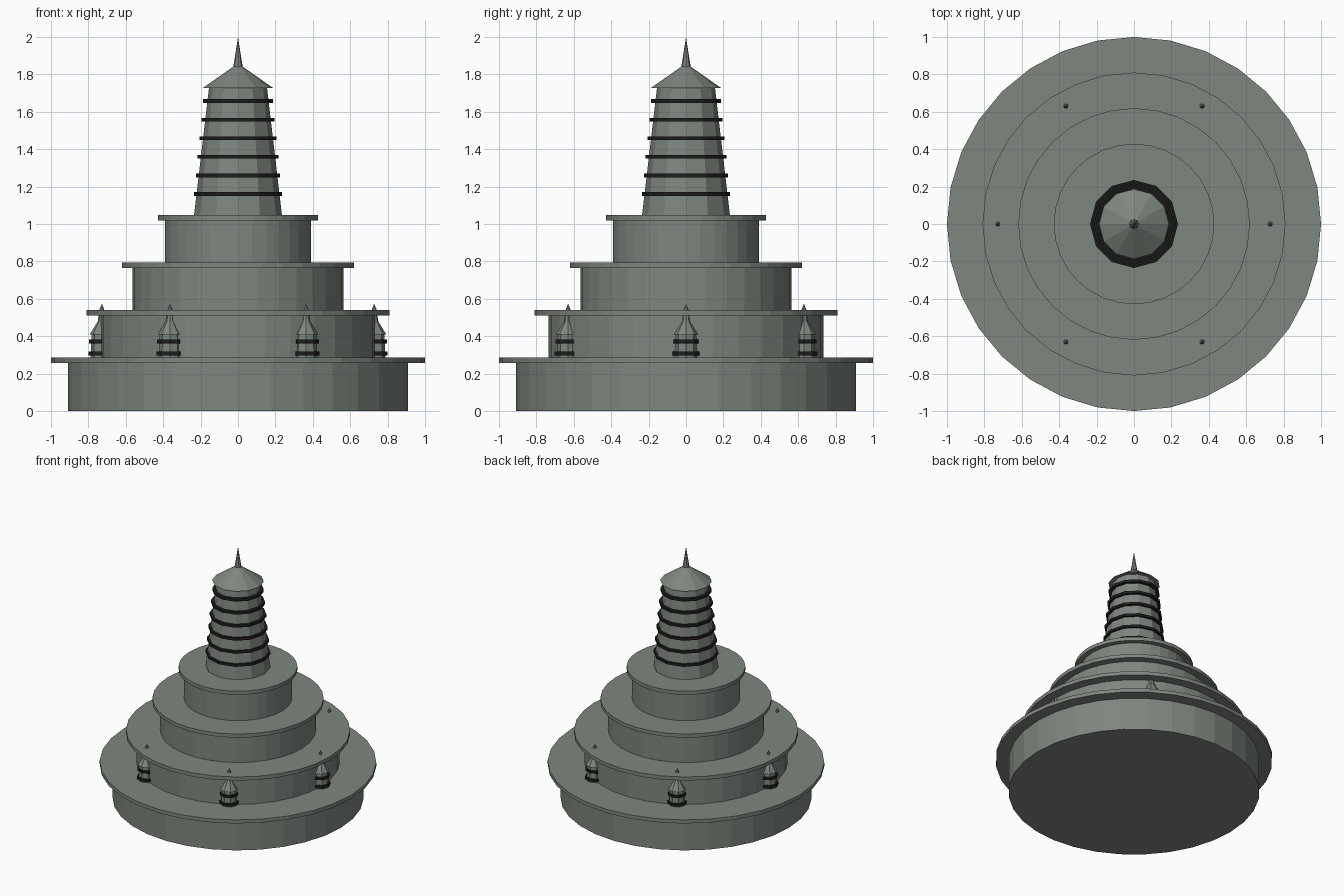
import bpy, bmesh, math

if "Cube" in bpy.data.objects:
    bpy.data.objects.remove(bpy.data.objects["Cube"])

def material(name, rgb):
    m = bpy.data.materials.new(name)
    m.diffuse_color = (*rgb, 1)
    m.use_nodes = True
    m.node_tree.nodes["Principled BSDF"].inputs["Base Color"].default_value = m.diffuse_color
    return m

STONE = material("grey_green_stone", (0.21, 0.24, 0.21))
DARK = material("dark_band", (0.012, 0.013, 0.012))

def lathe(name, profile, sides, mat, loc=(0, 0)):
    """Closed flat-faced solid from (radius, z) pairs; radius 0 makes a tip."""
    bm = bmesh.new()
    rings = []
    for r, z in profile:
        if r == 0:
            rings.append([bm.verts.new((0, 0, z))])
        else:
            rings.append([bm.verts.new((r * math.cos(math.tau * i / sides),
                                        r * math.sin(math.tau * i / sides), z))
                          for i in range(sides)])
    for a, b in zip(rings, rings[1:]):
        for i in range(sides):
            j = (i + 1) % sides
            if len(b) == 1:
                bm.faces.new((a[i], a[j], b[0]))
            else:
                bm.faces.new((a[i], a[j], b[j], b[i]))
    bm.faces.new(rings[0][::-1])
    if len(rings[-1]) > 1:
        bm.faces.new(rings[-1])
    bm.normal_update()
    me = bpy.data.meshes.new(name)
    bm.to_mesh(me)
    bm.free()
    me.materials.append(mat)
    ob = bpy.data.objects.new(name, me)
    ob.location = (*loc, 0)
    bpy.context.collection.objects.link(ob)
    return ob

# Four round terraces, each with an overhanging slab
STEP = 0.2535
for i, (body, slab) in enumerate([(0.908, 1.0), (0.735, 0.81), (0.563, 0.619), (0.39, 0.429)]):
    z = i * STEP + (0.033 if i else 0)
    top = (i + 1) * STEP + 0.033
    lathe(f"terrace_{i + 1}", [(body, z), (body, top - 0.029)], 32, STONE)
    lathe(f"terrace_slab_{i + 1}", [(slab, top - 0.029), (slab, top)], 32, STONE)

# Tapered central tower with dark bands
lathe("tower", [(0.235, 1.047), (0.155, 1.73)], 12, STONE)
for i in range(6):
    z, r = 1.16 + 0.0995 * i, 0.235 - 0.0097 * i
    lathe(f"tower_band_{i + 1}", [(r, z - 0.01), (r, z + 0.01)], 12, DARK)

# Tower roof and spire
lathe("tower_roof", [(0.187, 1.728), (0.02, 1.845)], 12, STONE)
lathe("tower_spire", [(0.025, 1.84), (0, 2.0)], 8, STONE)

# Six small shrines around the first terrace
for k in range(6):
    a = math.tau * k / 6
    loc = (0.728 * math.cos(a), 0.728 * math.sin(a))
    n = k + 1
    lathe(f"shrine_body_{n}", [(0.06, 0.287), (0.055, 0.41)], 8, STONE, loc)
    for j, (z, r) in enumerate([(0.307, 0.072), (0.372, 0.068)]):
        lathe(f"shrine_band_{n}_{j + 1}", [(r, z - 0.01), (r, z + 0.01)], 8, DARK, loc)
    lathe(f"shrine_roof_{n}", [(0.066, 0.408), (0.018, 0.485)], 8, STONE, loc)
    lathe(f"shrine_finial_{n}", [(0.022, 0.48), (0.012, 0.545), (0, 0.574)], 8, STONE, loc)
